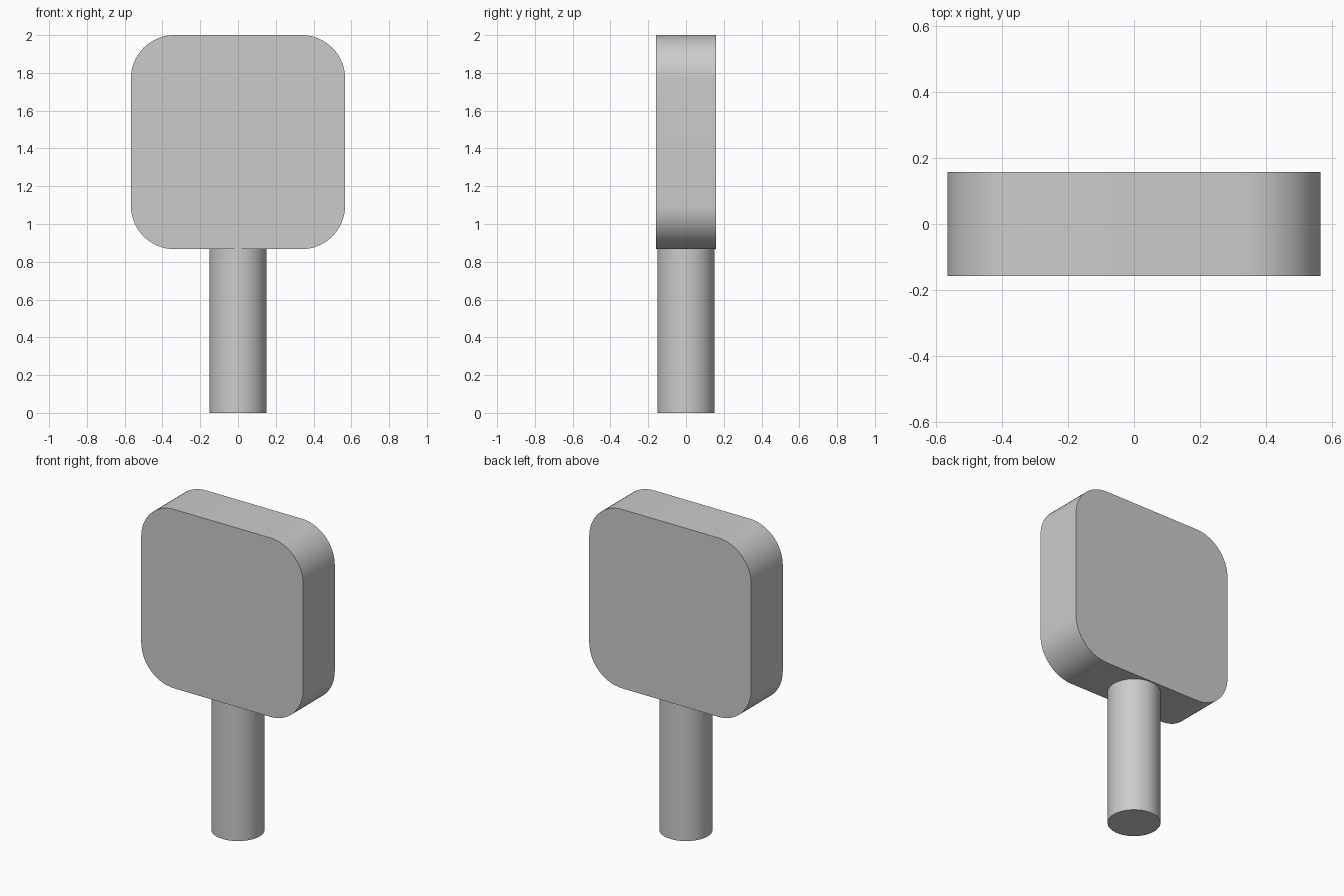
import bpy
import bmesh
import math

cube = bpy.data.objects.get("Cube")
if cube:
    bpy.data.objects.remove(cube, do_unlink=True)

WIDTH, DEPTH, HEIGHT = 1.134, 0.317, 2.0
POST_TOP = 0.867
POST_RADIUS = 0.152
CORNER_RADIUS = 0.23

# Single plain grey
grey = bpy.data.materials.new("light grey")
colour = (0.6, 0.6, 0.6, 1.0)
grey.diffuse_color = colour
grey.use_nodes = True
for node in grey.node_tree.nodes:
    if node.type == 'BSDF_PRINCIPLED':
        node.inputs["Base Color"].default_value = colour


def finish(obj, name):
    """Name the part, colour it and smooth only its curved sides."""
    obj.name = name
    obj.data.name = name
    obj.data.materials.append(grey)
    bpy.ops.object.select_all(action='DESELECT')
    obj.select_set(True)
    bpy.context.view_layer.objects.active = obj
    bpy.ops.object.shade_smooth_by_angle(angle=math.radians(30))


# Round post
bpy.ops.mesh.primitive_cylinder_add(vertices=64, radius=POST_RADIUS, depth=POST_TOP,
                                    location=(0, 0, POST_TOP / 2))
finish(bpy.context.object, "post")

# Upright slab, with the four edges that run front to back rounded
bpy.ops.mesh.primitive_cube_add(size=1, location=(0, 0, (POST_TOP + HEIGHT) / 2))
slab = bpy.context.object
bm = bmesh.new()
bm.from_mesh(slab.data)
bmesh.ops.scale(bm, vec=(WIDTH, DEPTH, HEIGHT - POST_TOP), verts=bm.verts)
depth_edges = [e for e in bm.edges
               if abs(e.verts[0].co.y - e.verts[1].co.y) > DEPTH / 2]
bmesh.ops.bevel(bm, geom=depth_edges, offset=CORNER_RADIUS, offset_type='OFFSET',
                segments=16, profile=0.5, affect='EDGES')
bm.to_mesh(slab.data)
bm.free()
finish(slab, "rounded_head")
